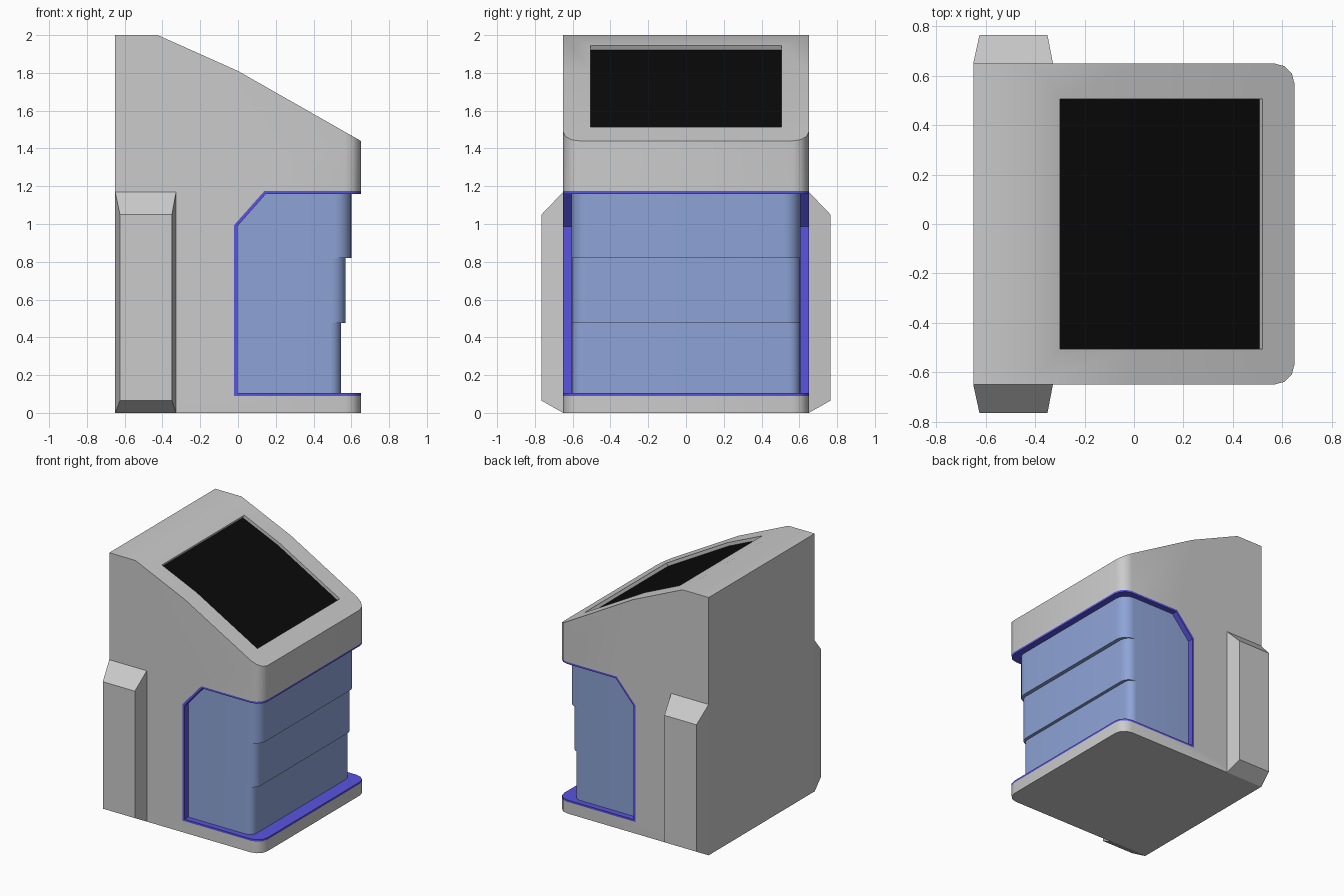
import bpy, bmesh
from math import sin, cos, pi, radians

if "Cube" in bpy.data.objects:
    bpy.data.objects.remove(bpy.data.objects["Cube"])


def prism(name, pts, lo, hi, axis, mat=None):
    """Extrude a closed outline: axis 'y' takes (x, z) points, axis 'z' takes (x, y)."""
    bm = bmesh.new()
    put = (lambda p, d: (p[0], d, p[1])) if axis == 'y' else (lambda p, d: (p[0], p[1], d))
    face = bm.faces.new([bm.verts.new(put(p, lo)) for p in pts])
    ext = bmesh.ops.extrude_face_region(bm, geom=[face])
    for v in ext['geom']:
        if isinstance(v, bmesh.types.BMVert):
            v.co[1 if axis == 'y' else 2] = hi
    bmesh.ops.recalc_face_normals(bm, faces=bm.faces)
    return finish(name, bm, mat)


def finish(name, bm, mat=None):
    me = bpy.data.meshes.new(name)
    bm.to_mesh(me)
    bm.free()
    ob = bpy.data.objects.new(name, me)
    bpy.context.collection.objects.link(ob)
    if mat:
        me.materials.append(mat)
    return ob


def footprint(x0, x1, hw, r, n):
    """Rectangle in plan with its two front (+x) corners rounded."""
    arc = [(x1 - r + r * sin(i * pi / 2 / n), hw - r + r * cos(i * pi / 2 / n)) for i in range(n + 1)]
    return [(x0, hw)] + arc + [(x, -y) for x, y in reversed(arc)] + [(x0, -hw)]


def boolean(ob, cutter, op):
    m = ob.modifiers.new(op, 'BOOLEAN')
    m.object, m.operation, m.solver = cutter, op, 'EXACT'
    dg = bpy.context.evaluated_depsgraph_get()
    me = bpy.data.meshes.new_from_object(ob.evaluated_get(dg))
    ob.modifiers.clear()
    ob.data = me


def smooth(ob):
    bpy.ops.object.select_all(action='DESELECT')
    ob.select_set(True)
    bpy.context.view_layer.objects.active = ob
    bpy.ops.object.shade_smooth_by_angle(angle=radians(32))


def colour(name, rgb):
    m = bpy.data.materials.new(name)
    m.diffuse_color = (*rgb, 1)
    m.use_nodes = True
    m.node_tree.nodes["Principled BSDF"].inputs["Base Color"].default_value = m.diffuse_color
    return m


blue = colour("panel_blue", (0.27, 0.37, 0.68))
violet = colour("trim_violet", (0.10, 0.09, 0.75))
black = colour("screen_black", (0.003, 0.003, 0.003))

# Housing: C-shaped side profile trimmed to the rounded plan
outer = [(0.8, 0.09), (-0.02, 0.09), (-0.02, 0.995), (0.14, 1.175), (0.8, 1.175)]
inner = [(0.8, 0.105), (-0.003, 0.105), (-0.003, 0.988), (0.148, 1.16), (0.8, 1.16)]
slope = (1.44 - 1.81) / 0.65
profile = [(-0.65, 0), (0.8, 0)] + outer + [(0.8, 1.81 + 0.8 * slope), (0, 1.81), (-0.425, 2), (-0.65, 2)]
plan = prism("plan_cutter", footprint(-0.9, 0.65, 0.65, 0.085, 3), -0.5, 2.5, 'z')
housing = prism("housing", profile, -0.8, 0.8, 'y')
boolean(housing, plan, 'INTERSECT')

# Trim: thin band lining the opening
trim = prism("opening_trim", outer + inner[::-1], -0.8, 0.8, 'y', violet)
boolean(trim, plan, 'INTERSECT')


# Screen: bent panel sunk square to the sloping top
def band(up, down):
    top = [(-0.30, 1.943), (0, 1.81), (0.52, 1.81 + 0.52 * slope)]
    n = (0.47, 0.88)
    return [(x + n[0] * up, z + n[1] * up) for x, z in top] + \
           [(x - n[0] * down, z - n[1] * down) for x, z in reversed(top)]


cutter = prism("screen_cutter", band(0.1, 0.03), -0.505, 0.505, 'y')
boolean(housing, cutter, 'DIFFERENCE')
prism("screen", band(-0.025, 0.04), -0.505, 0.505, 'y', black)

# Front panels: three tiers stepping back towards the bottom
for name, front, z0, z1, r in (("upper_panel", 0.60, 0.82, 1.168, 0.09),
                               ("middle_panel", 0.57, 0.475, 0.82, 0.075),
                               ("lower_panel", 0.545, 0.097, 0.475, 0.06)):
    smooth(prism(name, footprint(-0.012, front, 0.605, r, 6), z0, z1, 'z', blue))

# Side blocks: tapered boxes at the rear of each side
for side, s in (("left", 1), ("right", -1)):
    bm = bmesh.new()
    rings = []
    for x0, x1, z0, z1, y in ((-0.65, -0.328, 0, 1.17, 0.65), (-0.625, -0.35, 0.065, 1.05, 0.765)):
        rings.append([bm.verts.new((x, s * y, z)) for x, z in ((x0, z0), (x1, z0), (x1, z1), (x0, z1))])
    for ring in rings:
        bm.faces.new(ring)
    for i in range(4):
        j = (i + 1) % 4
        bm.faces.new((rings[0][i], rings[0][j], rings[1][j], rings[1][i]))
    bmesh.ops.recalc_face_normals(bm, faces=bm.faces)
    finish("side_block_" + side, bm)

smooth(housing)
smooth(trim)
for c in (plan, cutter):
    bpy.data.objects.remove(c)
